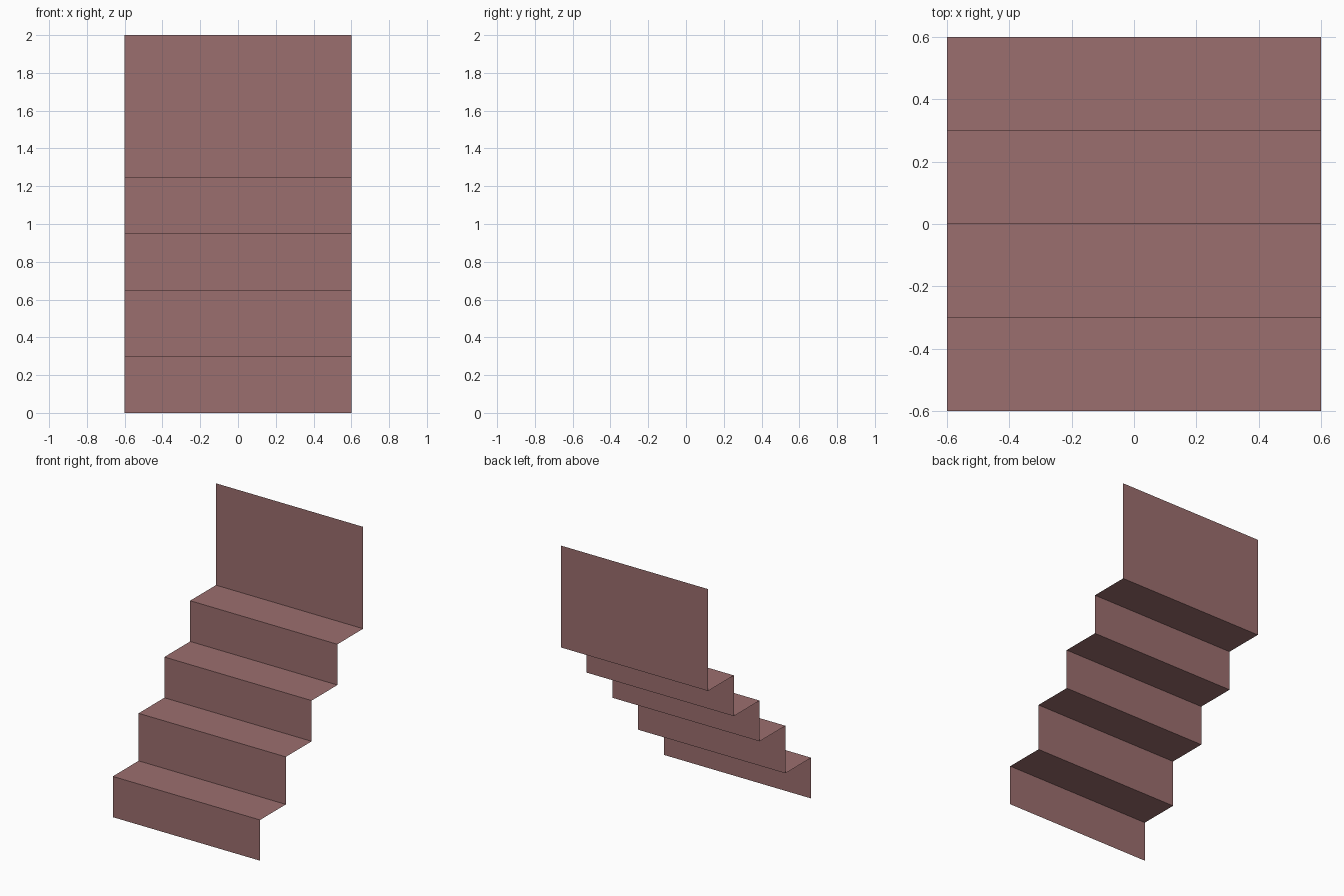
import bpy
import bmesh

if "Cube" in bpy.data.objects:
    bpy.data.objects.remove(bpy.data.objects["Cube"])

HALF_WIDTH = 0.6
TREAD = 0.3

# One dusty red-brown colour
mat = bpy.data.materials.new("dusty_red_brown")
mat.diffuse_color = (0.33, 0.157, 0.157, 1.0)
mat.use_nodes = True
mat.node_tree.nodes["Principled BSDF"].inputs["Base Color"].default_value = mat.diffuse_color

# Side profile: height reached by each riser, the last being the tall back wall
heights = [0.3, 0.65, 0.95, 1.25, 2.0]
profile = [(-0.6, 0.0)]
for i, z in enumerate(heights):
    y = -0.6 + i * TREAD
    profile.append((y, z))
    if i < len(heights) - 1:
        profile.append((y + TREAD, z))

# Thin folded sheet: sweep the profile across the width
bm = bmesh.new()
rows = [[bm.verts.new((x, y, z)) for x in (-HALF_WIDTH, HALF_WIDTH)]
        for y, z in profile]
for (a, b), (c, d) in zip(rows, rows[1:]):
    bm.faces.new((a, b, d, c))

mesh = bpy.data.meshes.new("stair_sheet")
bm.to_mesh(mesh)
bm.free()
mesh.materials.append(mat)
bpy.context.collection.objects.link(bpy.data.objects.new("stair_sheet", mesh))
